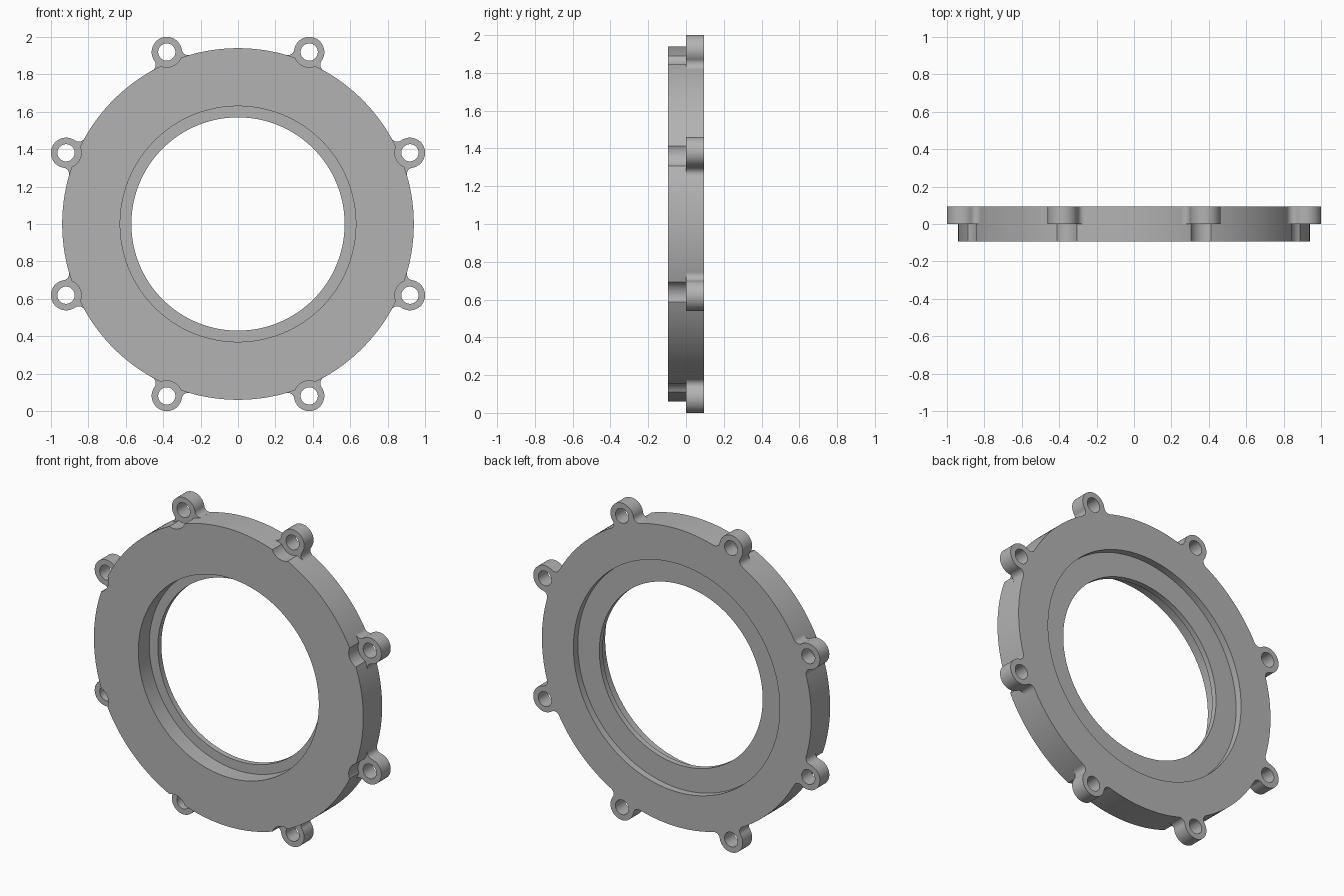
import bpy, bmesh
from math import sin, cos, pi, atan2, acos, radians
from mathutils import Vector, Matrix

if "Cube" in bpy.data.objects:
    bpy.data.objects.remove(bpy.data.objects["Cube"], do_unlink=True)

R = 0.94            # ring outer radius
LUG_C = 0.995       # bolt circle radius
LUG_R = 0.081       # lug radius
HOLE_R = 0.046
FILLET = 0.035
HALF = 0.094        # half thickness
ANGLES = [radians(22.5 + 45 * k) for k in range(8)]

grey = bpy.data.materials.new("plain_grey")
grey.use_nodes = True
colour = (0.45, 0.45, 0.45, 1)
grey.diffuse_color = colour
grey.node_tree.nodes["Principled BSDF"].inputs["Base Color"].default_value = colour


def finish(bm, name):
    bmesh.ops.recalc_face_normals(bm, faces=bm.faces)
    mesh = bpy.data.meshes.new(name)
    bm.to_mesh(mesh)
    bm.free()
    mesh.materials.append(grey)
    obj = bpy.data.objects.new(name, mesh)
    bpy.context.collection.objects.link(obj)
    return obj


def lathe(name, profile, steps=256):
    """Spin a closed (radius, y) profile about the y axis."""
    bm = bmesh.new()
    verts = [bm.verts.new((r, y, 0)) for r, y in profile]
    edges = [bm.edges.new((v, verts[i - 1])) for i, v in enumerate(verts)]
    bmesh.ops.spin(bm, geom=verts + edges, cent=(0, 0, 0), axis=(0, 1, 0),
                   angle=2 * pi, steps=steps)
    bmesh.ops.remove_doubles(bm, verts=bm.verts, dist=1e-5)
    bmesh.ops.translate(bm, verts=bm.verts, vec=(0, 0, 1))
    return finish(bm, name)


def prisms(name, outline, y0, y1):
    """Extrude a (radial, tangential) outline at every bolt position."""
    bm = bmesh.new()
    for a in ANGLES:
        face = bm.faces.new([bm.verts.new((u * cos(a) - v * sin(a), y0,
                                           1 + u * sin(a) + v * cos(a)))
                             for u, v in outline])
        ext = bmesh.ops.extrude_face_region(bm, geom=[face])["geom"]
        bmesh.ops.translate(bm, vec=(0, y1 - y0, 0),
                            verts=[g for g in ext if isinstance(g, bmesh.types.BMVert)])
    return finish(bm, name)


def arc(cx, cy, r, a0, a1, n):
    return [(cx + r * cos(a0 + (a1 - a0) * i / n),
             cy + r * sin(a0 + (a1 - a0) * i / n)) for i in range(n + 1)]


def lug_outline():
    """Round lug blended into the ring by a concave fillet on each side."""
    d, e = R + FILLET, LUG_R + FILLET
    phi = acos((d * d + LUG_C ** 2 - e * e) / (2 * d * LUG_C))
    cx, cy = d * cos(phi), d * sin(phi)
    toward_lug = atan2(-cy, LUG_C - cx) + 2 * pi
    side = arc(cx, cy, FILLET, phi + pi, toward_lug, 12)
    side = [(0.88 * cos(phi), 0.88 * sin(phi))] + side
    a = toward_lug - pi
    round_end = arc(LUG_C, 0, LUG_R, a, -a, 40)[1:-1]
    return side + round_end + [(u, -v) for u, v in reversed(side)]


# Ring with front bore, inner lip and wider back recess
ring = lathe("flange_ring", [(R, -HALF), (R, HALF), (0.72, HALF), (0.72, 0.05),
                             (0.57, 0.05), (0.57, 0.015), (0.63, 0.015), (0.63, -HALF)])

# Lugs on the back half, clearance scallops on the front half, bolt holes
tools = [
    (prisms("scallop_cutter", arc(LUG_C, 0, LUG_R, 0, 2 * pi, 64)[:-1], -0.2, 0), "DIFFERENCE"),
    (prisms("mounting_lugs", lug_outline(), 0, HALF), "UNION"),
    (prisms("hole_cutter", arc(LUG_C, 0, HOLE_R, 0, 2 * pi, 40)[:-1], -0.2, 0.2), "DIFFERENCE"),
]
for tool, operation in tools:
    tool.hide_render = True
    mod = ring.modifiers.new(tool.name, "BOOLEAN")
    mod.operation, mod.object, mod.solver = operation, tool, "EXACT"

# Bake the booleans and remove the helpers
graph = bpy.context.evaluated_depsgraph_get()
baked = bpy.data.meshes.new_from_object(ring.evaluated_get(graph))
ring.modifiers.clear()
ring.data = baked
for tool, _ in tools:
    bpy.data.objects.remove(tool, do_unlink=True)

bpy.ops.object.select_all(action="DESELECT")
ring.select_set(True)
bpy.context.view_layer.objects.active = ring
bpy.ops.object.shade_smooth_by_angle(angle=radians(30))
